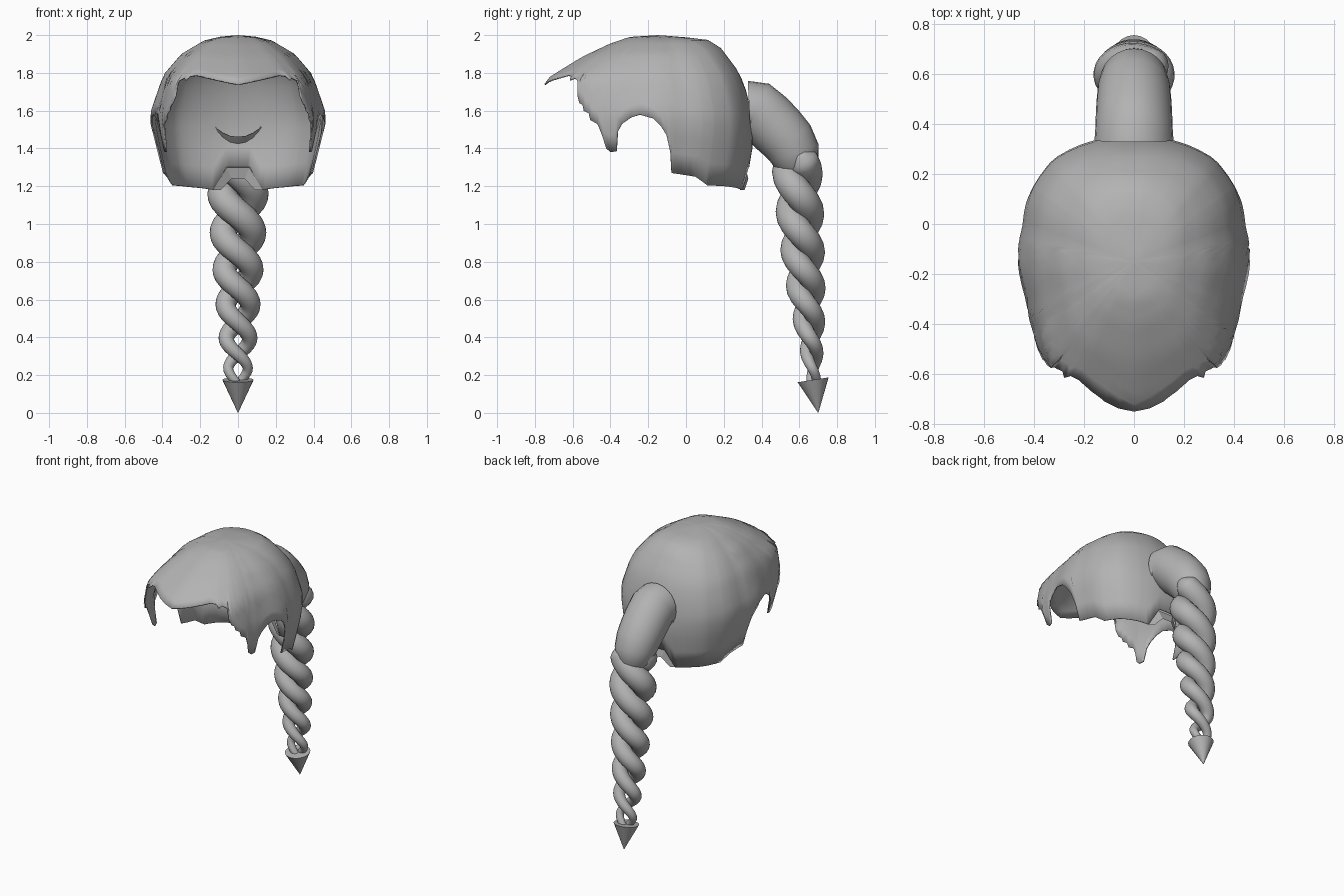
import bpy, bmesh, math
from mathutils import Vector

if "Cube" in bpy.data.objects:
    bpy.data.objects.remove(bpy.data.objects["Cube"])

grey = bpy.data.materials.new("hair grey")
grey.diffuse_color = (0.45, 0.45, 0.45, 1)
grey.use_nodes = True
grey.node_tree.nodes["Principled BSDF"].inputs["Base Color"].default_value = grey.diffuse_color


def lerp_table(table, t):
    """Linear lookup in a sorted list of (key, value) pairs."""
    if t <= table[0][0]:
        return table[0][1]
    for (a, va), (b, vb) in zip(table, table[1:]):
        if t <= b:
            return va + (vb - va) * (t - a) / (b - a)
    return table[-1][1]


def finish(bm, name, angle=40):
    bmesh.ops.recalc_face_normals(bm, faces=bm.faces)
    mesh = bpy.data.meshes.new(name)
    bm.to_mesh(mesh)
    bm.free()
    mesh.materials.append(grey)
    ob = bpy.data.objects.new(name, mesh)
    bpy.context.collection.objects.link(ob)
    bpy.ops.object.select_all(action='DESELECT')
    ob.select_set(True)
    bpy.context.view_layer.objects.active = ob
    bpy.ops.object.shade_smooth_by_angle(angle=math.radians(angle))
    return ob


def sweep(name, points, radii, ref, sides, cap_start=True):
    """Round tube with varying radius along a path."""
    bm = bmesh.new()
    rings = []
    for i, (p, r) in enumerate(zip(points, radii)):
        t = (points[min(i + 1, len(points) - 1)] - points[max(i - 1, 0)]).normalized()
        u = t.cross(ref).normalized()
        v = t.cross(u)
        angles = [2 * math.pi * k / sides for k in range(sides)]
        rings.append([bm.verts.new(p + (u * math.cos(a) + v * math.sin(a)) * r) for a in angles])
    for a, b in zip(rings, rings[1:]):
        for k in range(sides):
            j = (k + 1) % sides
            bm.faces.new((a[k], a[j], b[j], b[k]))
    if cap_start:
        bm.faces.new(rings[0])
    bm.faces.new(rings[-1])
    return finish(bm, name)


# --- hair cap: columns around a vertical axis, angle 0 = front, 180 = back ---
CENTRE_Y = -0.15
OUTLINE = [(0, .60), (14, .58), (28, .575), (35, .56), (40, .55), (56, .49), (70, .46), (90, .465),
           (108, .47), (124, .505), (142, .528), (163, .515), (180, .51)]
# relative radius by height, from the lower edge up to the crown
FRONT = [(1.2, .95), (1.5, 1), (1.76, 1), (1.81, .87), (1.885, .667),
         (1.955, .42), (1.99, .25), (2, 0)]
SIDE = [(1.2, .82), (1.25, .85), (1.4, .93), (1.54, 1), (1.6, .99), (1.75, .88),
        (1.8, .83), (1.9, .645), (1.97, .39), (1.992, .2), (2, 0)]
BACK = [(1.18, .91), (1.33, .96), (1.45, 1), (1.6, .97), (1.74, .90), (1.82, .82),
        (1.93, .66), (1.975, .52), (1.99, .27), (2, 0)]
# ragged lower edge height by angle
EDGE = [(0, 1.74), (14, 1.77), (25, 1.79), (29, 1.785), (31, 1.765), (33, 1.775), (37, 1.76),
        (38, 1.68), (40, 1.64), (42, 1.63), (43, 1.60), (46, 1.585), (47, 1.55), (51, 1.53),
        (53, 1.47), (54.5, 1.40), (57, 1.38), (61, 1.385), (63, 1.49), (66, 1.53), (72, 1.565),
        (78, 1.58), (87, 1.56), (92, 1.52), (96, 1.47), (99, 1.38), (100.5, 1.27), (110, 1.26),
        (118, 1.25), (127, 1.205), (140, 1.20), (155, 1.19), (164.5, 1.18), (172.5, 1.30), (180, 1.30)]
LEVELS = [1.996, 1.985, 1.97, 1.95, 1.92, 1.88, 1.84, 1.79, 1.73, 1.66, 1.58, 1.5, 1.4, 1.3, 1.18]


def cap_point(deg, z):
    w = math.cos(math.radians(deg)) ** 2
    end = FRONT if deg < 90 else BACK
    f = w * lerp_table(end, z) + (1 - w) * lerp_table(SIDE, z)
    r = f * lerp_table(OUTLINE, deg)
    a = math.radians(deg)
    return Vector((r * math.sin(a), CENTRE_Y - r * math.cos(a), z))


half = sorted({d for d, _ in EDGE} | set(range(0, 181, 6)))
columns = [(d, 1) for d in half] + [(d, -1) for d in reversed(half[1:-1])]
bm = bmesh.new()
crown = bm.verts.new((0, CENTRE_Y, 2.0))
grid = []
for deg, side in columns:
    low = lerp_table(EDGE, deg)
    col = []
    for lv in LEVELS:
        z = 2 - (2 - lv) * (2 - low) / (2 - LEVELS[-1])
        p = cap_point(deg, z)
        col.append(bm.verts.new((p.x * side, p.y, p.z)))
    grid.append(col)
for i, a in enumerate(grid):
    b = grid[(i + 1) % len(grid)]
    bm.faces.new((crown, a[0], b[0]))
    for k in range(len(LEVELS) - 1):
        bm.faces.new((a[k], a[k + 1], b[k + 1], b[k]))
cap = finish(bm, "hair_cap", 45)
shell = cap.modifiers.new("thickness", 'SOLIDIFY')
shell.thickness = 0.008
shell.offset = -1

# --- bevelled lip around the notch at the nape ---
bm = bmesh.new()
outer = [(-.13, .285, 1.18), (-.06, .315, 1.30), (.06, .315, 1.30), (.13, .285, 1.18)]
inner = [(-.09, .31, 1.18), (-.035, .33, 1.24), (.035, .33, 1.24), (.09, .31, 1.18)]
o = [bm.verts.new(p) for p in outer]
n = [bm.verts.new(p) for p in inner]
for k in range(3):
    bm.faces.new((o[k], o[k + 1], n[k + 1], n[k]))
finish(bm, "nape_notch_lip", 20)

# --- smooth tail root leaving the back of the cap ---
ROOT = [(.335, 1.600, .158), (.375, 1.602, .155), (.43, 1.555, .153), (.49, 1.495, .150),
        (.54, 1.44, .145), (.575, 1.375, .135), (.59, 1.31, .115), (.595, 1.27, .08)]
sweep("tail_root", [Vector((0, y, z)) for y, z, _ in ROOT], [r for _, _, r in ROOT],
      Vector((1, 0, 0)), 24, cap_start=False)

# --- two twisted strands, thinning towards the tip ---
TURNS = [(.15, -.5), (.23, 0), (.39, 1), (.57, 2), (.755, 3), (.95, 4), (1.16, 5), (1.38, 6)]
MIDDLE = [(.15, .678), (.4, .66), (.6, .64), (.8, .622), (1.0, .607), (1.3, .588)]
THICK = [(.15, .022), (.25, .028), (.4, .042), (.6, .056), (.86, .068), (1.13, .079), (1.38, .082)]
WIDE = [(.15, .035), (.23, .052), (.4, .062), (.6, .066), (.86, .076), (1.13, .083), (1.38, .083)]
DEEP = [(.15, .015), (.23, .022), (.4, .033), (.6, .044), (.86, .05), (1.13, .053), (1.38, .053)]
STEPS = 110
for s, name in enumerate(("braid_strand_a", "braid_strand_b")):
    path, radii = [], []
    for i in range(STEPS + 1):
        z = 1.38 - (1.38 - .15) * i / STEPS
        phi = math.pi * (s - lerp_table(TURNS, z))
        path.append(Vector((lerp_table(WIDE, z) * math.cos(phi),
                            lerp_table(MIDDLE, z) + lerp_table(DEEP, z) * math.sin(phi), z)))
        radii.append(lerp_table(THICK, z) * min(1, .45 + i * .14))
    sweep(name, path, radii, Vector((0, 0, 1)), 14)

# --- pointed cone at the end of the braid ---
sweep("braid_tip", [Vector((0, .673, .175)), Vector((0, .70, .001))], [.083, .001],
      Vector((1, 0, 0)), 20)
